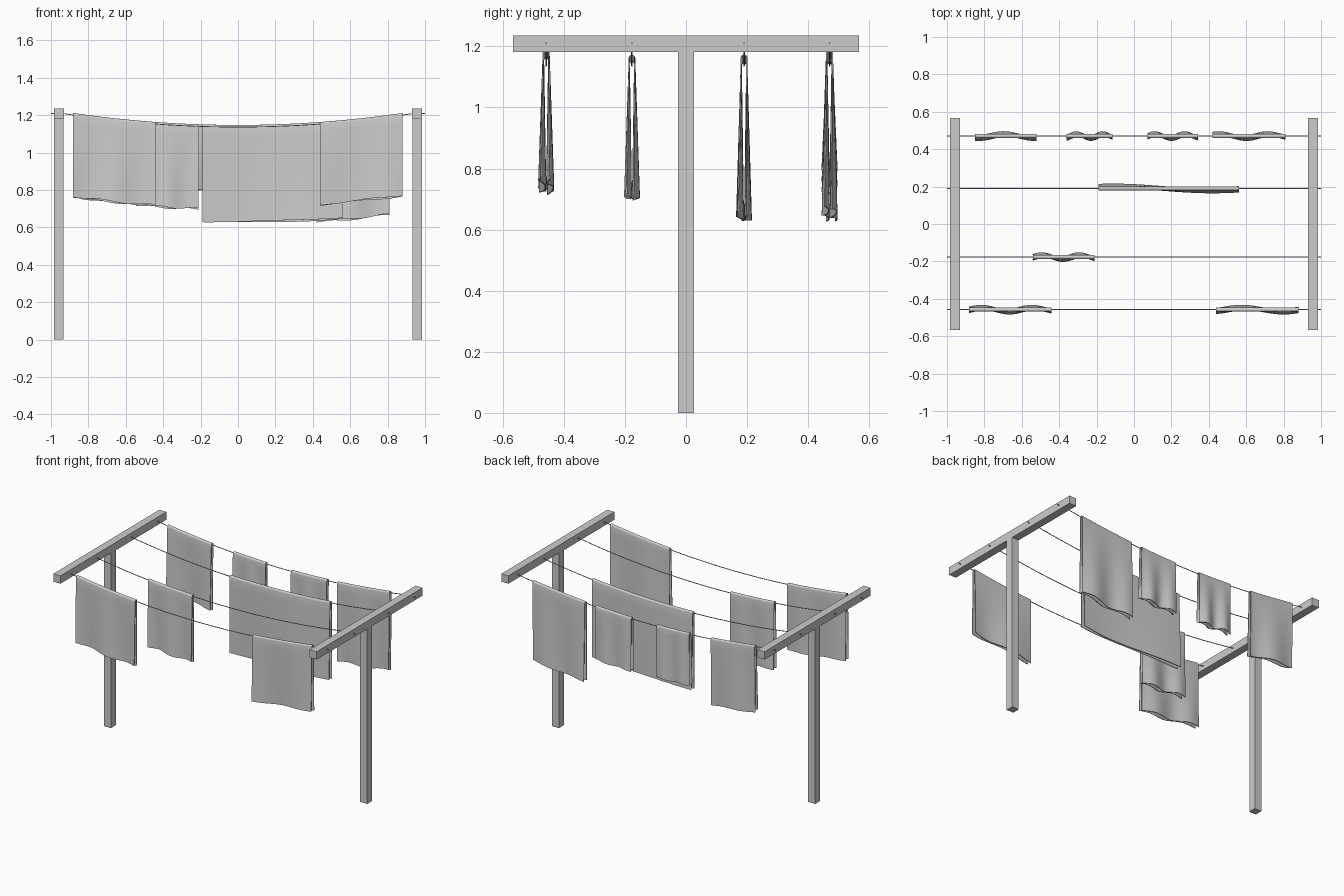
import bpy, bmesh
from math import sin, cos, pi

if "Cube" in bpy.data.objects:
    bpy.data.objects.remove(bpy.data.objects["Cube"])

TOP, LOW, HALF = 1.21, 1.137, 0.94   # line height at bars, at middle, half span


def line_z(x):
    return min(TOP, LOW + (TOP - LOW) * (x / HALF) ** 2)


def box(name, loc, size):
    bpy.ops.mesh.primitive_cube_add(size=1, location=loc)
    ob = bpy.context.object
    ob.name = name
    ob.scale = size
    bpy.ops.object.transform_apply(location=False, rotation=False, scale=True)
    return ob


# T-shaped end frames
for side, sx in (("left", -1), ("right", 1)):
    box(side + "_post", (sx * 0.958, 0, 0.591), (0.052, 0.052, 1.182))
    box(side + "_crossbar", (sx * 0.958, 0, 1.2085), (0.053, 1.132, 0.053))


# Sagging wash lines
def wash_line(name, y):
    cu = bpy.data.curves.new(name, 'CURVE')
    cu.dimensions = '3D'
    cu.bevel_depth = 0.0025
    cu.bevel_resolution = 1
    cu.use_fill_caps = True
    xs = [-1] + [-HALF + 2 * HALF * i / 24 for i in range(25)] + [1]
    sp = cu.splines.new('POLY')
    sp.points.add(len(xs) - 1)
    for p, x in zip(sp.points, xs):
        p.co = (x, y, line_z(x), 1)
    ob = bpy.data.objects.new(name, cu)
    bpy.context.collection.objects.link(ob)


# Cloth folded over a line: rippled sheet, thickened
def cloth(name, y, x0, x1, drop, peak, period):
    r, rows, cols = 0.009, 10, 32
    prof = []                                   # (y offset, z offset, hang 0..1)
    for i in range(rows, 0, -1):
        t = i / rows
        prof.append((-r - 0.004 * t, -drop * t, t))
    for i in range(9):
        a = pi - pi * i / 8
        prof.append((r * cos(a), r * sin(a), 0))
    for i in range(1, rows + 1):
        t = i / rows
        prof.append((r + 0.004 * t, -(drop + 0.004) * t, t))
    bm = bmesh.new()
    grid = []
    for c in range(cols + 1):
        x = x0 + (x1 - x0) * c / cols
        col = []
        for dy, dz, t in prof:
            shift = 0.4 if dy > 0 else 0.0
            w = cos(2 * pi * (x - peak) / period + shift)
            hem = 0.005 * t * sin(2 * pi * (x - peak) / period + 3 * shift)
            col.append(bm.verts.new((x, y + dy + 0.011 * t * w,
                                     line_z(x) + dz + hem)))
        grid.append(col)
    for a, b in zip(grid, grid[1:]):
        for j in range(len(prof) - 1):
            bm.faces.new((a[j], b[j], b[j + 1], a[j + 1]))
    me = bpy.data.meshes.new(name)
    bm.to_mesh(me)
    bm.free()
    ob = bpy.data.objects.new(name, me)
    bpy.context.collection.objects.link(ob)
    m = ob.modifiers.new("thickness", 'SOLIDIFY')
    m.thickness = 0.004
    m.offset = 0
    bpy.ops.object.select_all(action='DESELECT')
    ob.select_set(True)
    bpy.context.view_layer.objects.active = ob
    bpy.ops.object.modifier_apply(modifier=m.name)
    bpy.ops.object.shade_smooth_by_angle(angle=0.7)


Y1, Y2, Y3, Y4 = -0.458, -0.177, 0.190, 0.470
for i, y in enumerate((Y1, Y2, Y3, Y4)):
    wash_line("wash_line_%d" % (i + 1), y)

# Laundry: line, x range, drop, ripple peak, ripple period
cloth("front_left_towel", Y1, -0.883, -0.441, 0.435, -0.80, 0.27)
cloth("front_right_towel", Y1, 0.438, 0.88, 0.428, 0.60, 0.40)
cloth("second_row_towel", Y2, -0.541, -0.211, 0.440, -0.48, 0.20)
cloth("wide_sheet", Y3, -0.19, 0.562, 0.508, -0.05, 0.94)
cloth("back_left_towel", Y4, -0.85, -0.521, 0.435, -0.68, 0.30)
cloth("small_towel_left", Y4, -0.36, -0.115, 0.335, -0.30, 0.14)
cloth("small_towel_right", Y4, 0.073, 0.342, 0.345, 0.12, 0.16)
cloth("back_right_towel", Y4, 0.42, 0.81, 0.520, 0.73, 0.26)
